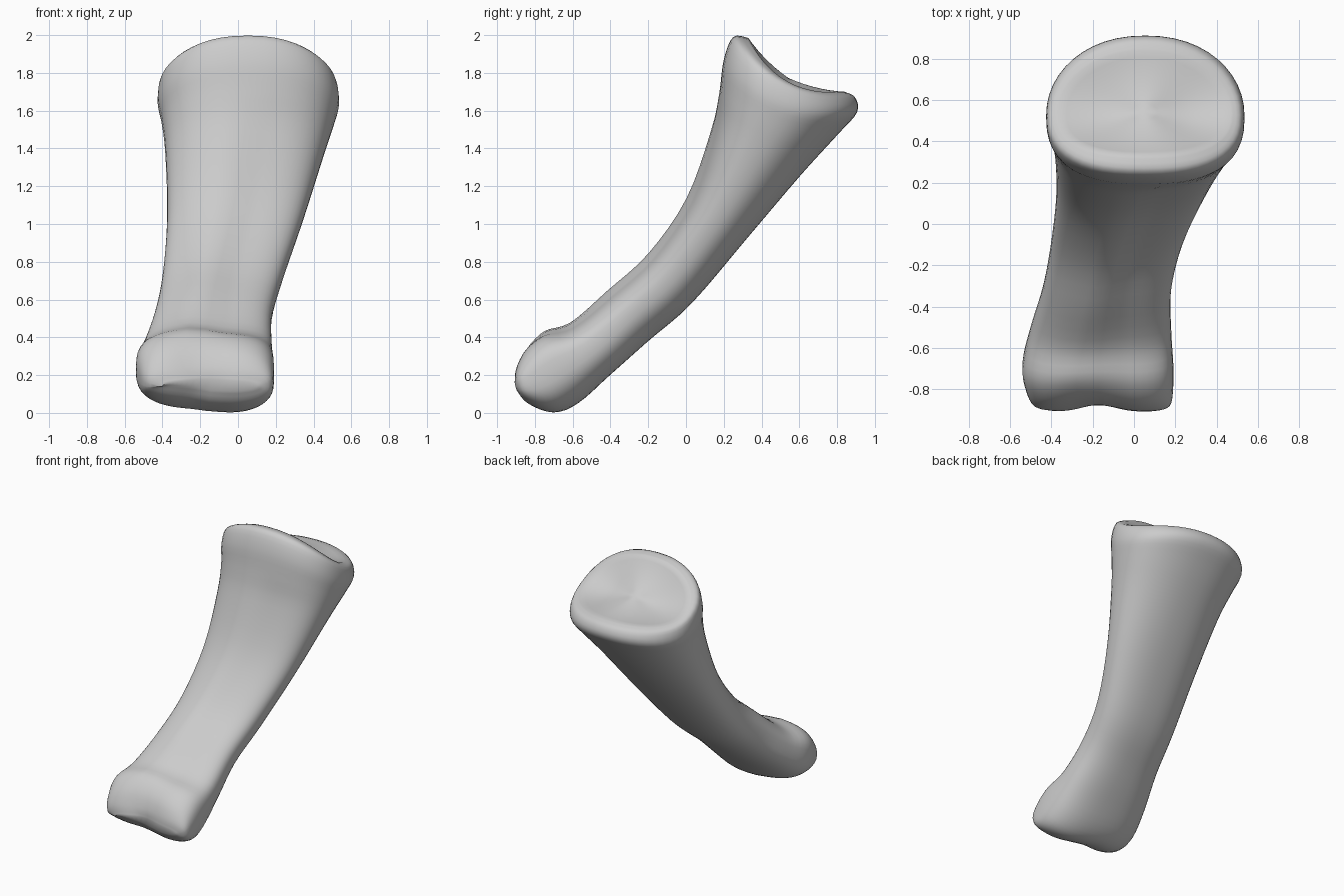
import bpy, bmesh, math
from mathutils import Vector

cube = bpy.data.objects.get("Cube")
if cube:
    bpy.data.objects.remove(cube, do_unlink=True)

SEGMENTS = 48
STEPS = 4

# Cross-sections from the joint cup to the knuckle:
# front y, front z, back y, back z, min x, max x, side sag, squareness, front ridge, notch
SECTIONS = [
    (.33, 1.985, .84, 1.7, -.37, .47, .1, 2.2, 0, 0),
    (.25, 1.99, .895, 1.67, -.415, .52, .105, 2.3, 0, 0),
    (.2, 1.87, .905, 1.59, -.425, .535, .1, 2.4, 0, 0),
    (.175, 1.7, .8, 1.47, -.405, .51, .05, 2.4, .02, 0),
    (.13, 1.5, .6, 1.25, -.385, .455, 0, 2.4, .1, 0),
    (0, 1.14, .32, .92, -.375, .345, 0, 2.5, .2, 0),
    (-.2, .85, .03, .58, -.4, .235, 0, 2.6, .25, 0),
    (-.42, .65, -.2, .38, -.44, .18, 0, 2.7, .25, 0),
    (-.62, .48, -.4, .2, -.5, .18, 0, 3, .2, .02),
    (-.77, .435, -.58, .04, -.54, .19, 0, 3.2, .12, .06),
    (-.86, .35, -.71, -.01, -.525, .19, 0, 3.2, .06, .09),
    (-.905, .24, -.84, .04, -.485, .175, 0, 3, 0, .1),
    (-.91, .17, -.895, .11, -.4, .11, 0, 2.4, 0, .1),
]


def catmull(a, b, c, d, t):
    return [q + t / 2 * (r - p + t * (2 * p - 5 * q + 4 * r - s + t * (3 * (q - r) + s - p)))
            for p, q, r, s in zip(a, b, c, d)]


def signed_power(value, power):
    return math.copysign(abs(value) ** power, value)


def section_ring(section):
    """Points around one bone section, and the direction towards the cup."""
    fy, fz, by, bz, x0, x1, sag, square, ridge, notch = section
    front, back = Vector((0, fy, fz)), Vector((0, by, bz))
    half = (front - back) / 2
    centre = (front + back) / 2
    axis = Vector((0, half.z, -half.y)).normalized()
    points = []
    for i in range(SEGMENTS):
        angle = math.tau * i / SEGMENTS
        power = 2 / square if math.sin(angle) > 0 else 2 / (1 + square / 2)
        u = signed_power(math.cos(angle), power)
        w = signed_power(math.sin(angle), power)
        depth = w
        # An off-centre ridge runs down the front, with a hollow beside it
        if w > 0:
            hollow = .5 + .5 * math.tanh(5 * (u - .05))
            depth *= 1 - ridge * (hollow + max(0, -u - .2))
        point = centre + half * depth - axis * sag * (1 - w * w)
        point.x = (x0 + x1) / 2 + u * (x1 - x0) / 2
        # Groove between the two condyles, one of which sits higher
        groove = notch * math.exp(-((u + .1) / .45) ** 2)
        point += axis * groove * .35 - half * w * groove * .6
        if w < 0:
            point.z += notch * .5 * max(0, -u) * -w
        points.append(point)
    return points, axis


def bridge(bm, ring_a, ring_b):
    for i in range(SEGMENTS):
        j = (i + 1) % SEGMENTS
        bm.faces.new((ring_a[i], ring_a[j], ring_b[j], ring_b[i]))


def close_cup(bm, rim, axis, depth, ridge):
    """Fill the cup with shrinking rings that form a shallow dish with a central ridge."""
    centre = sum((v.co for v in rim), Vector()) / SEGMENTS

    def dish(point, scale):
        p = centre + (point - centre) * scale - axis * depth * (1 - scale ** 2)
        return p + axis * ridge * (1 - scale) * math.exp(-((p.x - .1) / .15) ** 2)

    previous = rim
    for scale in (.9, .75, .6, .45, .3, .15):
        ring = [bm.verts.new(dish(v.co, scale)) for v in rim]
        bridge(bm, previous, ring)
        previous = ring
    tip = bm.verts.new(dish(centre, 0))
    for i in range(SEGMENTS):
        bm.faces.new((previous[i], previous[(i + 1) % SEGMENTS], tip))


def close_seam(bm, ring):
    """Close a thin end by joining its front edge to its back edge."""
    for i in range(SEGMENTS // 2):
        corners = (ring[i], ring[i + 1], ring[-i - 1], ring[-i])
        bm.faces.new(list(dict.fromkeys(corners)))


# Smoothly interpolate the sections along the bone
smooth_sections = []
last = len(SECTIONS) - 1
for k in range(last):
    neighbours = [SECTIONS[min(max(k + o, 0), last)] for o in (-1, 0, 1, 2)]
    smooth_sections += [catmull(*neighbours, s / STEPS) for s in range(STEPS)]
smooth_sections.append(SECTIONS[-1])

# Shaft, joint cup and knuckle as one skin
bm = bmesh.new()
rings = []
for section in smooth_sections:
    points, axis = section_ring(section)
    rings.append(([bm.verts.new(p) for p in points], axis))
for (ring_a, _), (ring_b, _) in zip(rings, rings[1:]):
    bridge(bm, ring_a, ring_b)
close_cup(bm, *rings[0], depth=.06, ridge=.03)
close_seam(bm, rings[-1][0])
bmesh.ops.recalc_face_normals(bm, faces=bm.faces)

mesh = bpy.data.meshes.new("finger_bone")
bm.to_mesh(mesh)
bm.free()
bone = bpy.data.objects.new("finger_bone", mesh)
bpy.context.collection.objects.link(bone)

# Plain grey bone
grey = bpy.data.materials.new("bone_grey")
grey.use_nodes = True
grey.diffuse_color = (.6, .6, .6, 1)
grey.node_tree.nodes["Principled BSDF"].inputs["Base Color"].default_value = (.6, .6, .6, 1)
mesh.materials.append(grey)

bpy.ops.object.select_all(action='DESELECT')
bone.select_set(True)
bpy.context.view_layer.objects.active = bone
bpy.ops.object.shade_smooth_by_angle(angle=math.radians(50))
